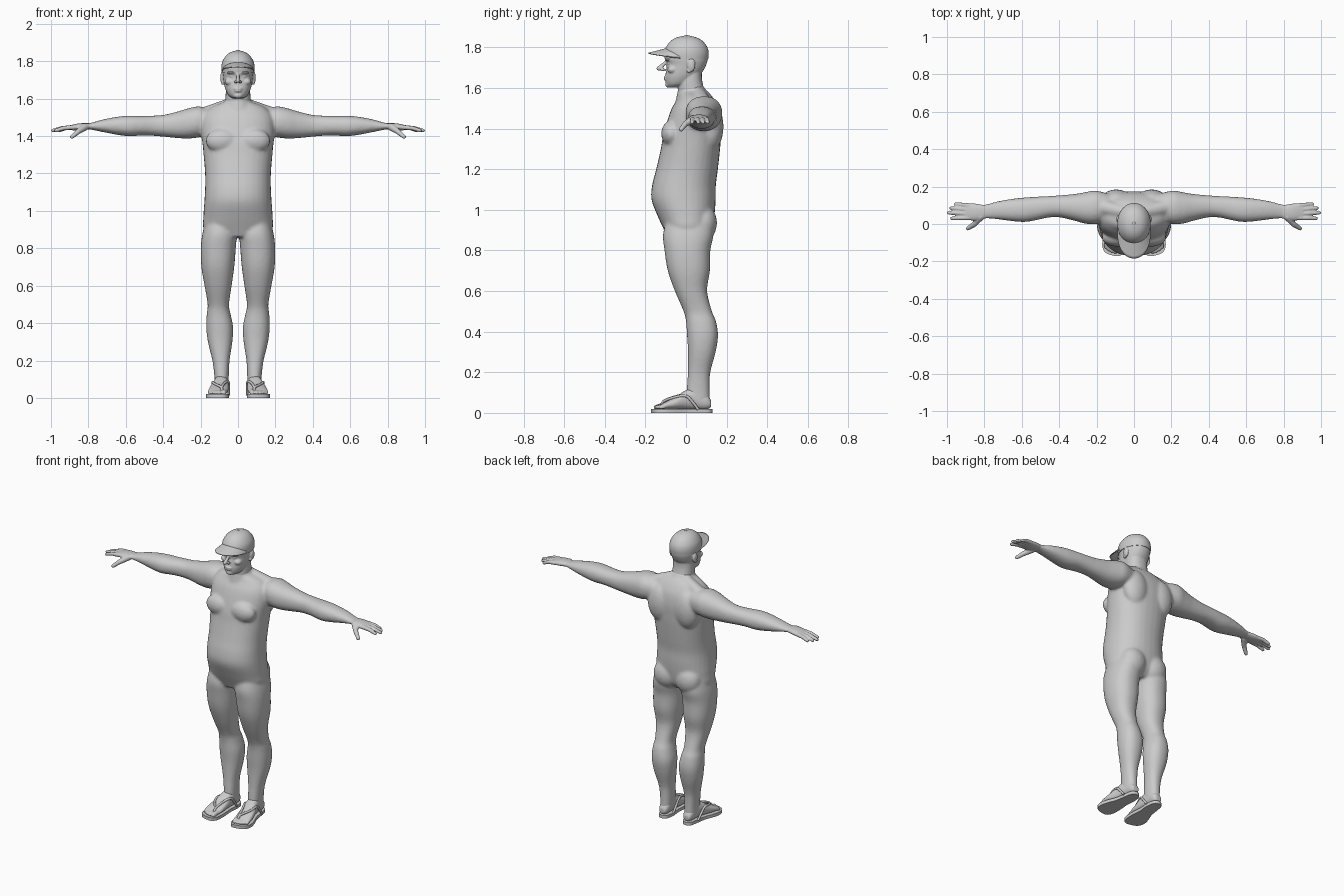
import bpy, bmesh
from math import sin, cos, pi
from mathutils import Vector, Matrix


def catmull(rows, sub=4, closed=False):
    """Smoothly resample a list of equal-length tuples."""
    n, out = len(rows), []
    get = (lambda i: rows[i % n]) if closed else (lambda i: rows[max(0, min(n - 1, i))])
    for i in range(n if closed else n - 1):
        for k in range(sub):
            t = k / sub
            out.append([0.5 * (2 * b + (c - a) * t + (2 * a - 5 * b + 4 * c - d) * t * t
                               + (3 * b - a - 3 * c + d) * t ** 3)
                        for a, b, c, d in zip(get(i - 1), get(i), get(i + 1), get(i + 2))])
    return out if closed else out + [list(rows[-1])]


def loft(bm, axis, rows, side=1, p=2.25, n=32):
    """Closed loft; row = (position on axis, min/max of first, min/max of second other axis)."""
    others = [i for i in range(3) if i != axis]
    rings = []
    for t, a0, a1, b0, b1 in catmull(rows):
        ring = []
        for k in range(n):
            c, s = cos(2 * pi * k / n), sin(2 * pi * k / n)
            c = abs(c) ** (2 / p) * (1 if c > 0 else -1)
            s = abs(s) ** (2 / p) * (1 if s > 0 else -1)
            v = [0, 0, 0]
            v[axis] = t
            v[others[0]] = (a0 + a1) / 2 + (a1 - a0) / 2 * c
            v[others[1]] = (b0 + b1) / 2 + (b1 - b0) / 2 * s
            v[0] *= side
            ring.append(bm.verts.new(v))
        rings.append(ring)
    for r, q in zip(rings, rings[1:]):
        for k in range(n):
            bm.faces.new((r[k], r[(k + 1) % n], q[(k + 1) % n], q[k]))
    bm.faces.new(rings[0])
    bm.faces.new(rings[-1])


def sym(rows):
    """Rows (z, half width, front, back) centred on x = 0."""
    return [(z, -w, w, f, b) for z, w, f, b in rows]


def ball(bm, c, r, side=1):
    r = r if isinstance(r, tuple) else (r, r, r)
    m = Matrix.Translation((c[0] * side, c[1], c[2])) @ Matrix.Diagonal((*r, 1))
    bmesh.ops.create_uvsphere(bm, u_segments=20, v_segments=12, radius=1, matrix=m)


def limb(bm, pts, radii, side=1):
    """Chain of rounded tapered segments."""
    pts = [Vector((x * side, y, z)) for x, y, z in pts]
    for p, r in zip(pts, radii):
        ball(bm, p, r)
    for p, q, r1, r2 in zip(pts, pts[1:], radii, radii[1:]):
        d = q - p
        m = Matrix.Translation((p + q) / 2) @ d.to_track_quat('Z', 'Y').to_matrix().to_4x4()
        bmesh.ops.create_cone(bm, cap_ends=True, segments=20, radius1=r1, radius2=r2,
                              depth=d.length, matrix=m)


def finish(bm, name, voxel=0, smooth=0, mirror=False):
    bmesh.ops.recalc_face_normals(bm, faces=bm.faces[:])
    me = bpy.data.meshes.new(name)
    bm.to_mesh(me)
    bm.free()
    for f in me.polygons:
        f.use_smooth = True
    ob = bpy.data.objects.new(name, me)
    bpy.context.collection.objects.link(ob)
    if voxel:
        m = ob.modifiers.new("Merge", 'REMESH')
        m.mode, m.voxel_size, m.use_smooth_shade = 'VOXEL', voxel, True
        m = ob.modifiers.new("Soften", 'SMOOTH')
        m.factor, m.iterations = 0.5, smooth
    if mirror:
        ob.modifiers.new("Mirror", 'MIRROR')
    return ob


# Body: trunk, neck base, arms and legs merged into one skin
bm = bmesh.new()
loft(bm, 2, sym([(.86, .09, -.09, .09), (.90, .18, -.108, .125), (.97, .185, -.14, .14),
                 (1.05, .18, -.17, .146), (1.12, .176, -.167, .147), (1.2, .176, -.147, .157),
                 (1.3, .184, -.124, .168), (1.36, .19, -.114, .172), (1.43, .198, -.095, .174),
                 (1.5, .19, -.07, .162), (1.55, .15, -.04, .135), (1.58, .08, -.035, .11)]))
loft(bm, 2, sym([(1.5, .085, -.06, .13), (1.56, .073, -.046, .115), (1.61, .063, -.036, .085)]))
for s in (1, -1):
    loft(bm, 2, [(.97, .03, .165, -.09, .12), (.88, .008, .19, -.113, .135),
                 (.8, .012, .199, -.106, .12), (.7, .02, .196, -.09, .118),
                 (.6, .034, .179, -.055, .104), (.5, .048, .162, -.012, .128),
                 (.45, .04, .167, 0, .148), (.38, .026, .17, .005, .158),
                 (.3, .03, .161, .01, .146), (.2, .045, .137, .009, .12),
                 (.12, .049, .127, .004, .116), (.05, .052, .123, 0, .118)], s)
    loft(bm, 0, [(.1, .03, .15, 1.42, 1.53), (.2, .0, .178, 1.395, 1.558),
                 (.26, .002, .17, 1.387, 1.55), (.32, .018, .16, 1.389, 1.532),
                 (.4, .036, .153, 1.397, 1.513), (.46, .034, .149, 1.402, 1.509),
                 (.52, .021, .146, 1.403, 1.508), (.58, .011, .142, 1.399, 1.509),
                 (.64, .014, .136, 1.406, 1.504), (.72, .024, .123, 1.421, 1.489),
                 (.79, .03, .106, 1.435, 1.47), (.82, .028, .104, 1.436, 1.468)], s)
    limb(bm, [(.035, .06, 1.575), (.17, .09, 1.512)], [.032, .046], s)      # trapezius
    ball(bm, (.085, -.072, 1.375), (.088, .05, .065), s)                     # chest muscle
    ball(bm, (.095, .125, 1.41), (.085, .06, .12), s)                        # shoulder blade
    ball(bm, (.078, .085, .935), (.085, .068, .09), s)                       # buttock
finish(bm, "body", .008, 8)

# Hand with four fingers and a thumb
bm = bmesh.new()
loft(bm, 0, [(.775, .034, .1, 1.44, 1.468), (.81, .026, .103, 1.435, 1.469),
             (.85, .018, .109, 1.431, 1.468), (.885, .021, .11, 1.431, 1.461),
             (.905, .026, .106, 1.434, 1.456)])
for yb, yt, xt in ((.099, .107, .962), (.077, .085, .986), (.055, .06, .999), (.033, .03, .982)):
    limb(bm, [(.88, yb, 1.447), ((.88 + xt) / 2, (yb + yt) / 2, 1.443), (xt - .008, yt, 1.43)],
         [.0125, .0115, .0095])
limb(bm, [(.82, .038, 1.448), (.855, -.002, 1.424), (.888, -.024, 1.396)], [.02, .0145, .011])
finish(bm, "hand", .0045, 3, True)

# Foot with toes
bm = bmesh.new()
loft(bm, 1, [(.124, .068, .108, .028, .06), (.10, .055, .119, .017, .095),
             (.05, .052, .125, .017, .125), (0, .05, .136, .017, .112),
             (-.05, .05, .152, .017, .08), (-.1, .054, .16, .017, .055),
             (-.122, .06, .156, .018, .042)])
for xb, xt, yt, r in ((.072, .076, -.146, .0145), (.098, .1, -.15, .011), (.115, .119, -.145, .0105),
                      (.131, .136, -.136, .01), (.146, .151, -.124, .01)):
    limb(bm, [(xb, -.1, .036), (xt, yt + .012, .03), (xt, yt, .027)], [r, r, r * .9])
finish(bm, "foot", .0045, 4, True)

# Sandal sole
bm = bmesh.new()
outline = [(.085, .13), (.115, .115), (.127, .06), (.137, 0), (.16, -.06), (.17, -.11), (.156, -.15),
           (.115, -.168), (.075, -.17), (.052, -.142), (.047, -.08), (.052, 0), (.047, .06), (.057, .115)]
low, high = ([bm.verts.new((x, y, z)) for x, y in catmull(outline, 4, True)] for z in (0, .02))
n = len(low)
for k in range(n):
    bm.faces.new((low[k], low[(k + 1) % n], high[(k + 1) % n], high[k]))
bm.faces.new(low)
bm.faces.new(high)
sole = finish(bm, "sandal_sole", mirror=True)
bpy.context.view_layer.objects.active = sole
sole.select_set(True)
bpy.ops.object.shade_smooth_by_angle(angle=.6)

# Sandal straps running from the toe post to both sides
cu = bpy.data.curves.new("sandal_strap", 'CURVE')
cu.dimensions, cu.bevel_depth, cu.bevel_resolution, cu.use_fill_caps = '3D', .007, 3, True
for path in ([(.087, -.122, .02), (.088, -.112, .055), (.128, -.055, .077), (.135, 0, .083),
              (.134, .035, .05), (.129, .06, .016)],
             [(.087, -.122, .02), (.087, -.112, .055), (.072, -.055, .079), (.053, 0, .087),
              (.049, .035, .05), (.05, .06, .016)]):
    pts = catmull(path, 6)
    sp = cu.splines.new('POLY')
    sp.points.add(len(pts) - 1)
    for q, co in zip(sp.points, pts):
        q.co = (*co, 1)
    sp.use_smooth = True
strap = bpy.data.objects.new("sandal_strap", cu)
bpy.context.collection.objects.link(strap)
strap.modifiers.new("Mirror", 'MIRROR')

# Head: skull, neck and face
bm = bmesh.new()
loft(bm, 2, sym([(1.55, .066, -.04, .108), (1.6, .066, -.04, .088), (1.65, .065, -.035, .078),
                 (1.7, .06, -.02, .08)]))
loft(bm, 2, sym([(1.603, .03, -.088, -.02), (1.62, .052, -.098, .02), (1.65, .067, -.102, .055),
                 (1.68, .075, -.099, .082), (1.715, .08, -.094, .1), (1.745, .083, -.1, .107),
                 (1.79, .078, -.09, .1), (1.83, .05, -.05, .065)]), p=2.15)
limb(bm, [(0, -.096, 1.732), (0, -.112, 1.714), (0, -.133, 1.696)], [.008, .0095, .012])  # nose
ball(bm, (0, -.099, 1.653), (.024, .012, .0065))                                          # lips
ball(bm, (0, -.098, 1.641), (.021, .012, .0065))
ball(bm, (0, -.084, 1.617), (.026, .019, .016))                                           # chin
for s in (1, -1):
    ball(bm, (.012, -.113, 1.69), (.009, .012, .008), s)       # nostril
    ball(bm, (.031, -.088, 1.739), (.028, .017, .0075), s)     # brow
    ball(bm, (.031, -.077, 1.719), (.014, .014, .009), s)      # eye
    ball(bm, (.045, -.066, 1.69), (.026, .026, .02), s)        # cheekbone
    ball(bm, (.084, .026, 1.712), (.011, .02, .033), s)        # ear
    ball(bm, (.083, .015, 1.685), (.007, .011, .012), s)       # ear lobe
finish(bm, "head", .004, 4)

# Cap crown with button
bm = bmesh.new()
loft(bm, 2, sym([(1.74, .088, -.104, .109), (1.77, .089, -.107, .112), (1.80, .083, -.099, .105),
                 (1.83, .064, -.076, .083), (1.848, .04, -.046, .053), (1.857, .01, -.008, .018)]),
     p=2.05, n=48)
ball(bm, (0, .004, 1.857), (.008, .008, .004))
crown = finish(bm, "cap_crown")
bpy.context.view_layer.objects.active = crown
crown.select_set(True)
bpy.ops.object.shade_smooth_by_angle(angle=.8)

# Cap brim, arched from side to side
bm = bmesh.new()
rows = []
for i in range(33):
    a = (i / 16 - 1) * pi / 2
    c, s = max(cos(a), 0), sin(a)
    inner, outer = Vector((.082 * s, -.015 - .077 * c)), Vector((.087 * s, -.03 - .154 * c ** .75))
    row = []
    for k in range(7):
        t = k / 6
        x, y = inner.lerp(outer, t)
        row.append(bm.verts.new((x, y, 1.748 + (.046 - .024 * t) * c)))
    rows.append(row)
for r, q in zip(rows, rows[1:]):
    for k in range(6):
        bm.faces.new((r[k], r[k + 1], q[k + 1], q[k]))
brim = finish(bm, "cap_brim")
m = brim.modifiers.new("Thickness", 'SOLIDIFY')
m.thickness, m.offset = .006, 0
